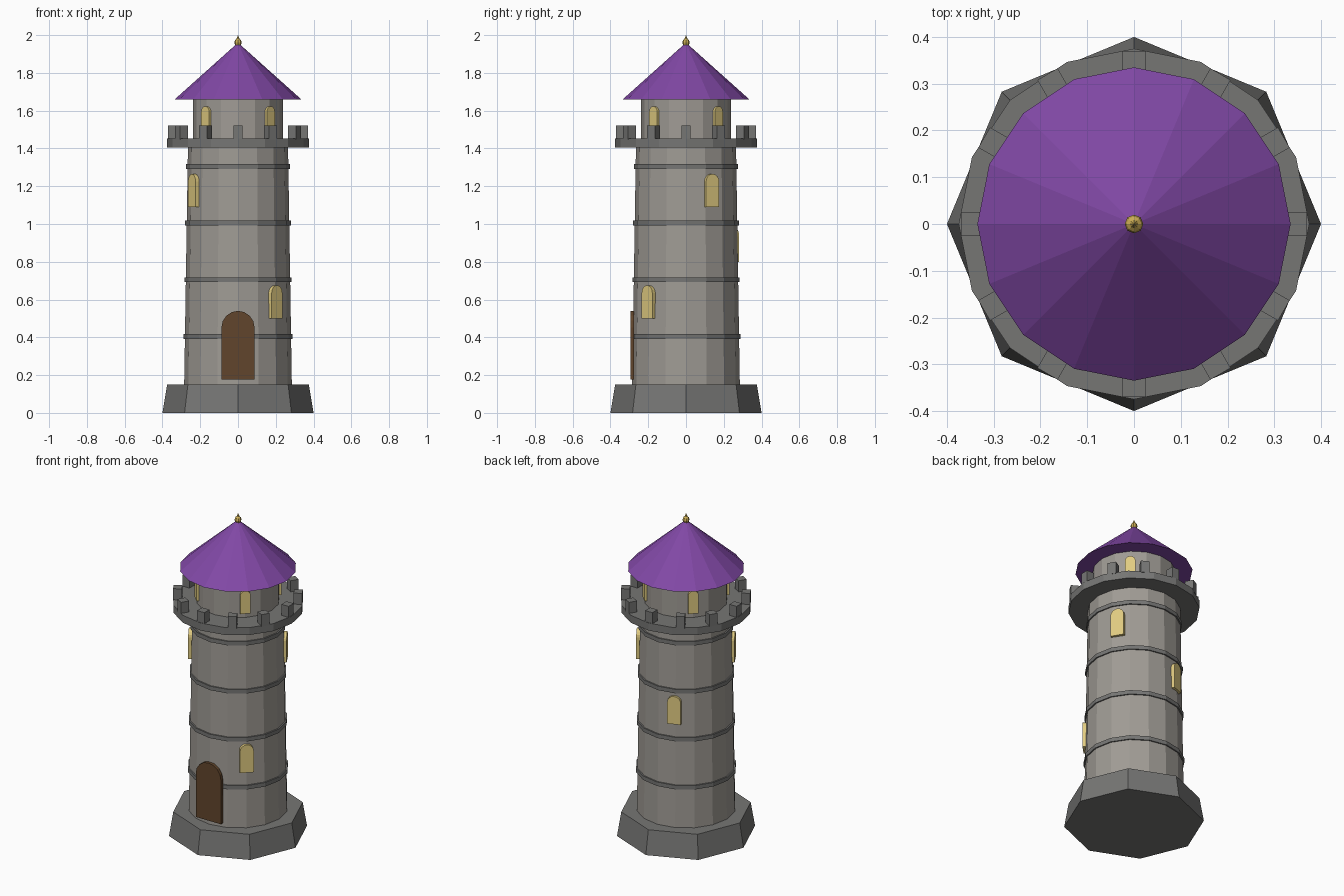
import bpy, bmesh
from math import sin, cos, pi, radians

if "Cube" in bpy.data.objects:
    bpy.data.objects.remove(bpy.data.objects["Cube"])


def material(name, rgb):
    m = bpy.data.materials.new(name)
    m.diffuse_color = (*rgb, 1)
    m.use_nodes = True
    m.node_tree.nodes["Principled BSDF"].inputs["Base Color"].default_value = m.diffuse_color
    return m


STONE = material("stone", (0.35, 0.33, 0.30))
DARK = material("dark_stone", (0.18, 0.18, 0.175))
PURPLE = material("roof_purple", (0.22, 0.065, 0.38))
GLOW = material("window_yellow", (0.75, 0.60, 0.22))
WOOD = material("wood", (0.12, 0.06, 0.025))
GOLD = material("gold", (0.60, 0.42, 0.09))


def finish(name, bm, mat):
    bmesh.ops.recalc_face_normals(bm, faces=bm.faces)
    mesh = bpy.data.meshes.new(name)
    bm.to_mesh(mesh)
    bm.free()
    mesh.materials.append(mat)
    ob = bpy.data.objects.new(name, mesh)
    bpy.context.collection.objects.link(ob)
    return ob


def lathe(name, profile, sides, mat):
    """Turn (radius, z) points into a closed faceted solid; radius 0 makes a tip."""
    bm = bmesh.new()
    rings = []
    for r, z in profile:
        n = sides if r > 0 else 1
        rings.append([bm.verts.new((r * cos(2 * pi * i / sides), r * sin(2 * pi * i / sides), z))
                      for i in range(n)])
    for a, b in zip(rings, rings[1:]):
        for i in range(sides):
            j = (i + 1) % sides
            quad = [a[i % len(a)], a[j % len(a)], b[j % len(b)], b[i % len(b)]]
            bm.faces.new(list(dict.fromkeys(quad)))
    for ring in (rings[0], rings[-1]):
        if len(ring) > 2:
            bm.faces.new(ring)
    return finish(name, bm, mat)


def arch(name, azimuth, outer, z, width, height, depth, mat):
    """Round-topped panel whose outer face lies at radius `outer`."""
    h = width / 2
    outline = [(-h, 0), (h, 0)]
    outline += [(h * cos(pi * i / 8), height - h + h * sin(pi * i / 8)) for i in range(9)]
    bm = bmesh.new()
    face = bm.faces.new([bm.verts.new((outer - depth, u, v)) for u, v in outline])
    ext = bmesh.ops.extrude_face_region(bm, geom=[face])["geom"]
    bmesh.ops.translate(bm, vec=(depth, 0, 0),
                        verts=[g for g in ext if isinstance(g, bmesh.types.BMVert)])
    ob = finish(name, bm, mat)
    ob.location.z = z
    ob.rotation_euler.z = radians(azimuth)
    return ob


def shaft_radius(z):
    return 0.285 - 0.02 * (z - 0.15) / 1.26


# Octagonal plinth and tapered shaft
lathe("plinth", [(0.40, 0), (0.375, 0.15)], 8, DARK)
lathe("shaft", [(shaft_radius(0.15), 0.15), (shaft_radius(1.41), 1.41)], 16, STONE)

# Stone bands around the shaft
for i, z in enumerate((0.405, 0.705, 1.005, 1.305)):
    r = shaft_radius(z) + 0.008
    lathe(f"band_{i + 1}", [(r, z - 0.0125), (r, z + 0.0125)], 16, DARK)

# Balcony and its merlons
lathe("balcony", [(0.375, 1.405), (0.375, 1.452)], 16, DARK)
for i in range(12):
    bm = bmesh.new()
    bmesh.ops.create_cube(bm, size=1)
    bmesh.ops.scale(bm, vec=(0.05, 0.05, 0.075), verts=bm.verts)
    bmesh.ops.translate(bm, vec=(0.345, 0, 1.484), verts=bm.verts)
    finish(f"merlon_{i + 1}", bm, DARK).rotation_euler.z = i * pi / 6

# Turret, roof and finial
lathe("turret", [(0.237, 1.45), (0.237, 1.66)], 16, STONE)
lathe("roof", [(0.335, 1.66), (0, 1.96)], 16, PURPLE)
lathe("finial", [(0, 1.94), (0.015, 1.945), (0.02, 1.96), (0.016, 1.974),
                 (0.009, 1.98), (0, 2.0)], 8, GOLD)

# Door and windows
arch("door", -90, 0.295, 0.177, 0.175, 0.363, 0.02, WOOD)
for i, (az, r, z) in enumerate(((-45, 0.292, 0.5), (111, 0.286, 0.8),
                                (30, 0.282, 1.09), (210, 0.282, 1.09))):
    arch(f"shaft_window_{i + 1}", az, r, z, 0.08, 0.175, 0.025, GLOW)
for i in range(4):
    arch(f"turret_window_{i + 1}", 45 + 90 * i, 0.246, 1.48, 0.06, 0.143, 0.02, GLOW)
